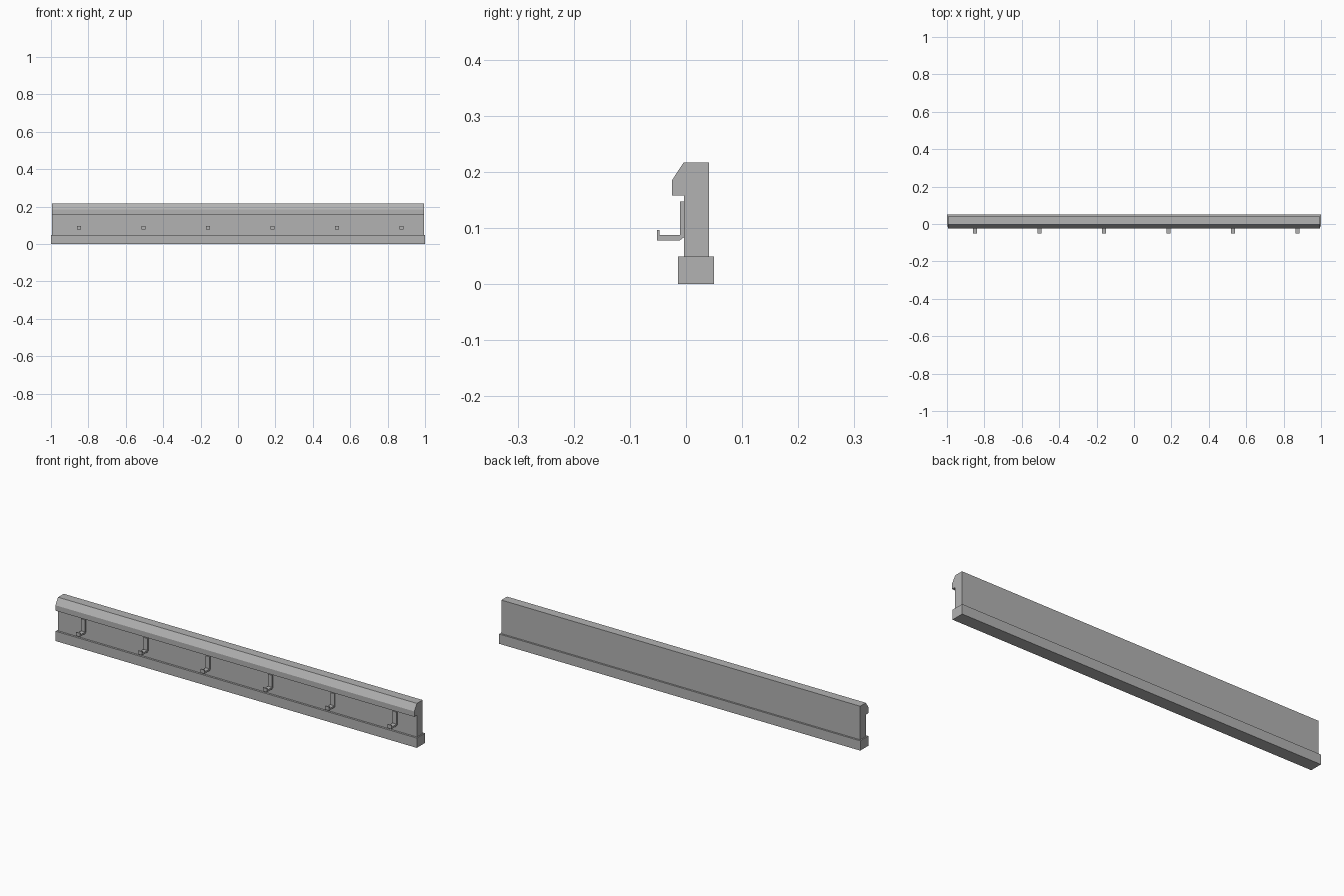
import bpy, bmesh

cube = bpy.data.objects.get("Cube")
if cube:
    bpy.data.objects.remove(cube, do_unlink=True)

GREY = (0.45, 0.45, 0.45, 1)
grey = bpy.data.materials.new("plain_grey")
grey.use_nodes = True
grey.diffuse_color = GREY
grey.node_tree.nodes["Principled BSDF"].inputs["Base Color"].default_value = GREY


def extrude_profile(name, profile, x_centre, width):
    """Sweep a closed (y, z) profile along x into a flat-faced solid."""
    bm = bmesh.new()
    start = x_centre - width / 2
    face = bm.faces.new([bm.verts.new((start, y, z)) for y, z in profile])
    swept = bmesh.ops.extrude_face_region(bm, geom=[face])
    verts = [v for v in swept["geom"] if isinstance(v, bmesh.types.BMVert)]
    bmesh.ops.translate(bm, verts=verts, vec=(width, 0, 0))
    bmesh.ops.recalc_face_normals(bm, faces=bm.faces)
    mesh = bpy.data.meshes.new(name)
    bm.to_mesh(mesh)
    bm.free()
    mesh.materials.append(grey)
    obj = bpy.data.objects.new(name, mesh)
    bpy.context.collection.objects.link(obj)
    return obj


def rectangle(y0, y1, z0, z1):
    return [(y0, z0), (y1, z0), (y1, z1), (y0, z1)]


LENGTH = 1.987
WALL = -0.004  # front plane of the back board

# Long rails: foot, board and bevelled top lip
extrude_profile("base_rail", rectangle(-0.014, 0.05, 0, 0.049), 0, 2)
extrude_profile("back_board", rectangle(WALL, 0.041, 0.049, 0.217), 0, LENGTH)
extrude_profile("top_lip", [(WALL, 0.158), (WALL, 0.217),
                            (-0.025, 0.185), (-0.025, 0.158)], 0, LENGTH)

# Row of coat hooks: back plate, arm and upturned tip in one profile
hook = [(WALL, 0.147), (WALL, 0.083), (-0.011, 0.078), (-0.052, 0.078),
        (-0.052, 0.096), (-0.047, 0.096), (-0.047, 0.087),
        (-0.011, 0.087), (-0.011, 0.147)]
for i in range(6):
    extrude_profile(f"hook_{i + 1}", hook, -0.85 + 0.345 * i, 0.022)
